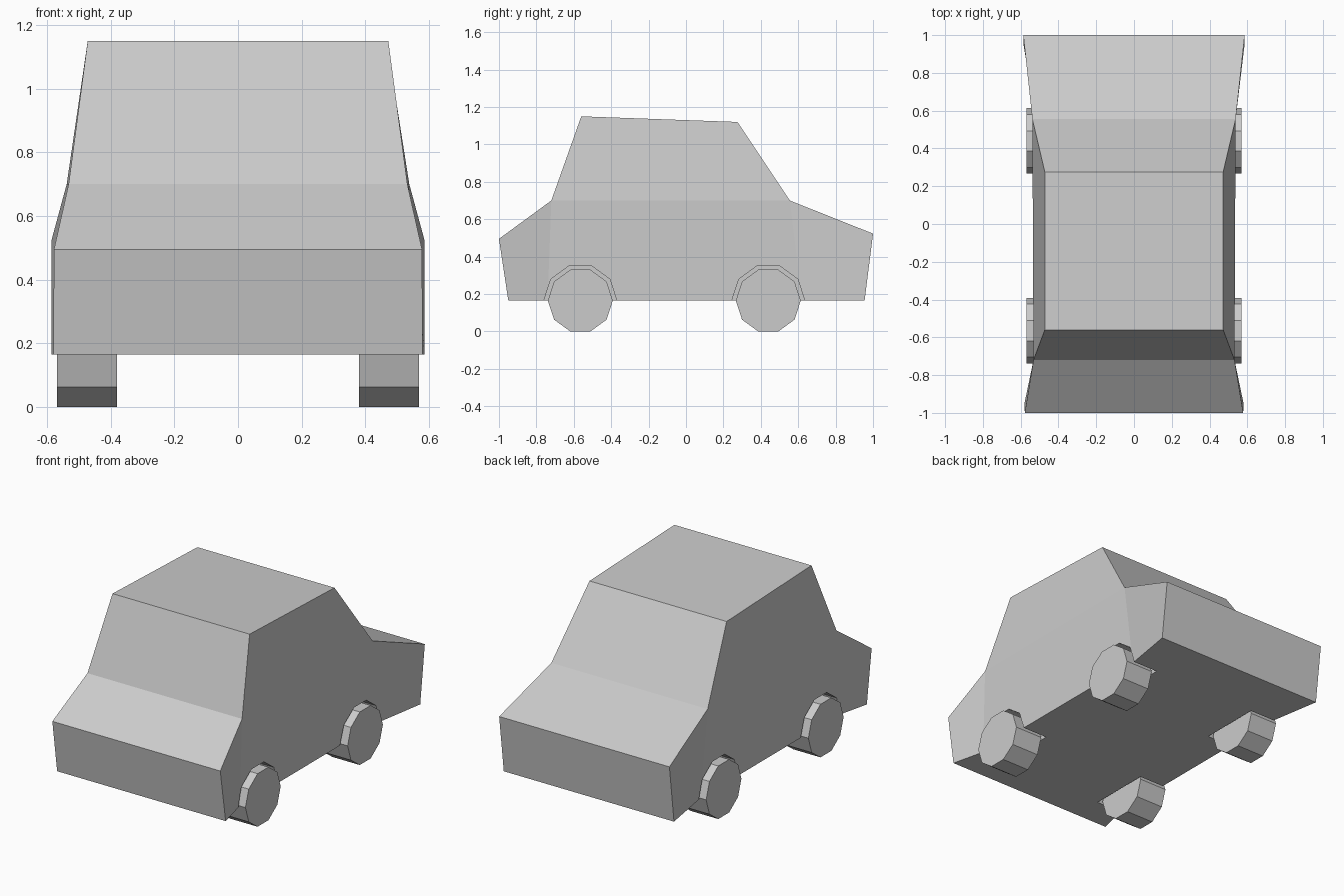
import bpy, bmesh, math
from mathutils import Vector

if "Cube" in bpy.data.objects:
    bpy.data.objects.remove(bpy.data.objects["Cube"])

AXLES = (-0.565, 0.44)   # front and rear axle positions
AXLE_Z = 0.165


def finish(bm, name):
    bmesh.ops.recalc_face_normals(bm, faces=bm.faces[:])
    mesh = bpy.data.meshes.new(name)
    bm.to_mesh(mesh)
    bm.free()
    obj = bpy.data.objects.new(name, mesh)
    bpy.context.collection.objects.link(obj)
    return obj


def add_drum(bm, x0, x1, y, radius, sides=10):
    """Ten-sided drum lying along x."""
    ring = [(y + radius * math.cos(math.tau * i / sides),
             AXLE_Z + radius * math.sin(math.tau * i / sides)) for i in range(sides)]
    a = [bm.verts.new((x0, *p)) for p in ring]
    b = [bm.verts.new((x1, *p)) for p in ring]
    bm.faces.new(a)
    bm.faces.new(b[::-1])
    for i in range(sides):
        j = (i + 1) % sides
        bm.faces.new((a[i], a[j], b[j], b[i]))


# Body: side profile as (half width, y, z), front bumper over the roof and under
profile = [
    (0.58, -0.95, 0.165), (0.578, -1.0, 0.495), (0.532, -0.72, 0.70),
    (0.472, -0.56, 1.15), (0.472, 0.275, 1.12), (0.538, 0.555, 0.70),
    (0.586, 1.0, 0.523), (0.586, 0.955, 0.165), (0.53, 0.62, 0.165),
    (0.53, -0.74, 0.165),
]
panels = [(0, 1, 2, 9), (2, 3, 4, 5), (9, 2, 5, 8), (8, 5, 6, 7)]
bm = bmesh.new()
right = [bm.verts.new(p) for p in profile]
left = [bm.verts.new((-x, y, z)) for x, y, z in profile]
for i in range(len(profile)):
    j = (i + 1) % len(profile)
    bm.faces.new((right[i], right[j], left[j], left[i]))
for panel in panels:
    bm.faces.new([right[i] for i in panel])
    bm.faces.new([left[i] for i in reversed(panel)])
body = finish(bm, "car_body")

# Wheel wells cut from the body
bm = bmesh.new()
for y in AXLES:
    for side in (-1, 1):
        add_drum(bm, side * 0.36, side * 0.8, y, 0.195)
cutter = finish(bm, "wheel_well_cutter")
cutter.hide_render = True
cutter.hide_viewport = False
cutter.display_type = 'WIRE'
cut = body.modifiers.new("wheel_wells", 'BOOLEAN')
cut.operation = 'DIFFERENCE'
cut.solver = 'EXACT'
cut.object = cutter

# Wheels
for end, y in zip(("front", "rear"), AXLES):
    for label, side in (("left", -1), ("right", 1)):
        bm = bmesh.new()
        add_drum(bm, side * 0.38, side * 0.568, y, 0.1735)
        finish(bm, f"{end}_{label}_wheel")
